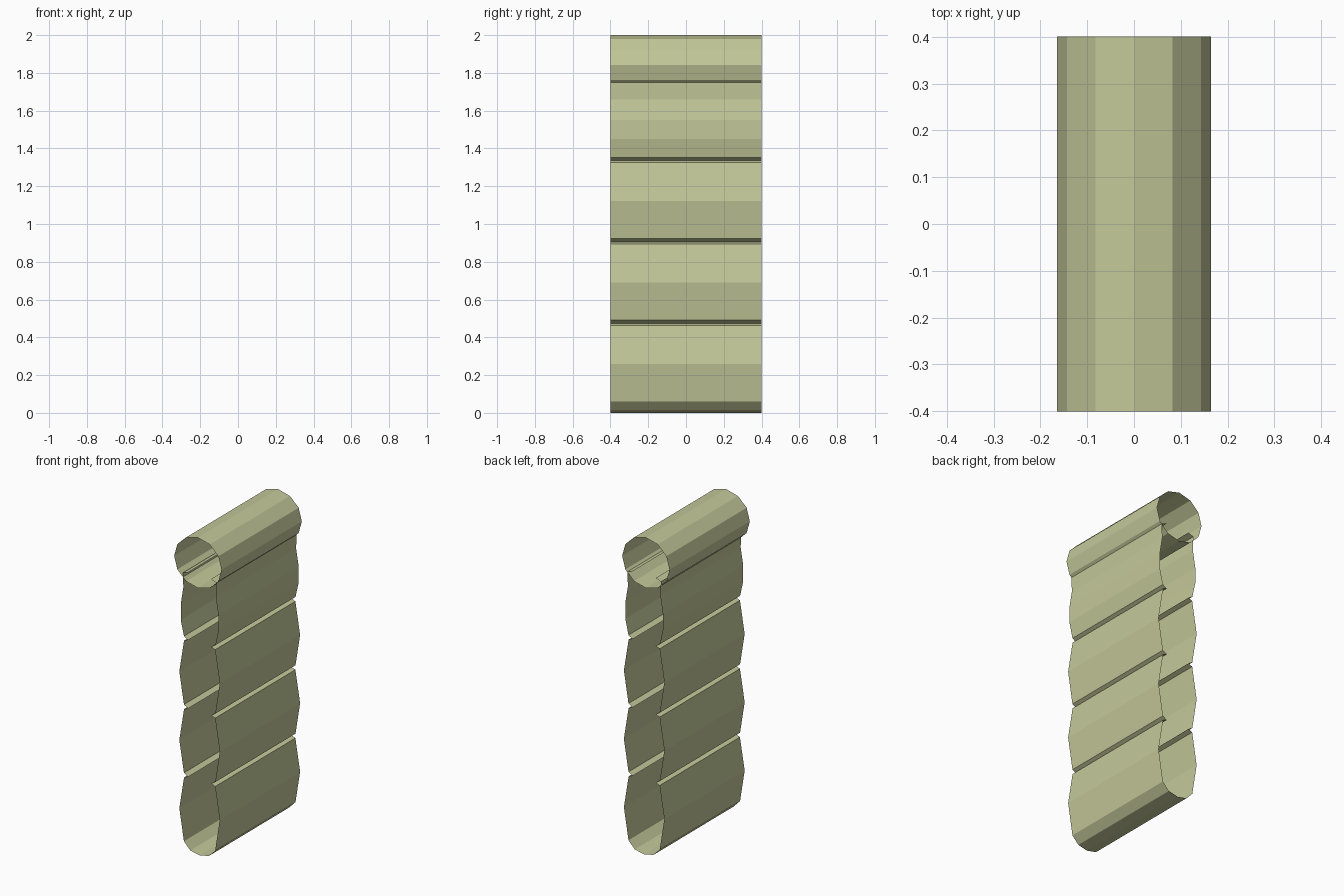
import bpy, math

if "Cube" in bpy.data.objects:
    bpy.data.objects.remove(bpy.data.objects["Cube"])

HALF_LEN = 0.4      # half length along y
COL_X = 0.012       # column centre in x
STEP = 0.431        # height of one bulging segment

mat = bpy.data.materials.new("khaki")
mat.diffuse_color = (0.55, 0.58, 0.32, 1)
mat.use_nodes = True
mat.node_tree.nodes["Principled BSDF"].inputs["Base Color"].default_value = mat.diffuse_color


def sheet(name, pts, closed):
    """Extrude an x-z profile along y as an open-ended thin sheet."""
    n = len(pts)
    verts = [(x, y, z) for y in (-HALF_LEN, HALF_LEN) for x, z in pts]
    faces = [(i, (i + 1) % n, n + (i + 1) % n, n + i)
             for i in range(n if closed else n - 1)]
    mesh = bpy.data.meshes.new(name)
    mesh.from_pydata(verts, [], faces)
    mesh.materials.append(mat)
    obj = bpy.data.objects.new(name, mesh)
    bpy.context.collection.objects.link(obj)
    return obj


# Top roll: open twelve-sided tube
roll = []
for i in range(12):
    a = -math.tau * i / 12
    roll.append((0.165 * math.cos(a), 1.841 + 0.159 * math.sin(a)))
roll.reverse()
sheet("top_roll", roll, True)

# Hanging column: half profile from the bottom up (half width, z)
half = [(0.065, 0.014)]
for k in range(3):
    z = k * STEP
    half += [(0.109, z + 0.06), (0.141, z + 0.26),
             (0.108, z + 0.463), (0.080, z + 0.474)]
# Uppermost segment, its lip tucked inside the roll
half += [(0.109, 1.353), (0.131, 1.45), (0.131, 1.55),
         (0.113, 1.66), (0.117, 1.75), (0.080, 1.763)]

left = [(COL_X - w, z) for w, z in reversed(half)]
right = [(COL_X + w, z) for w, z in half]
sheet("segmented_column", left + [(COL_X, 0.0)] + right, False)
